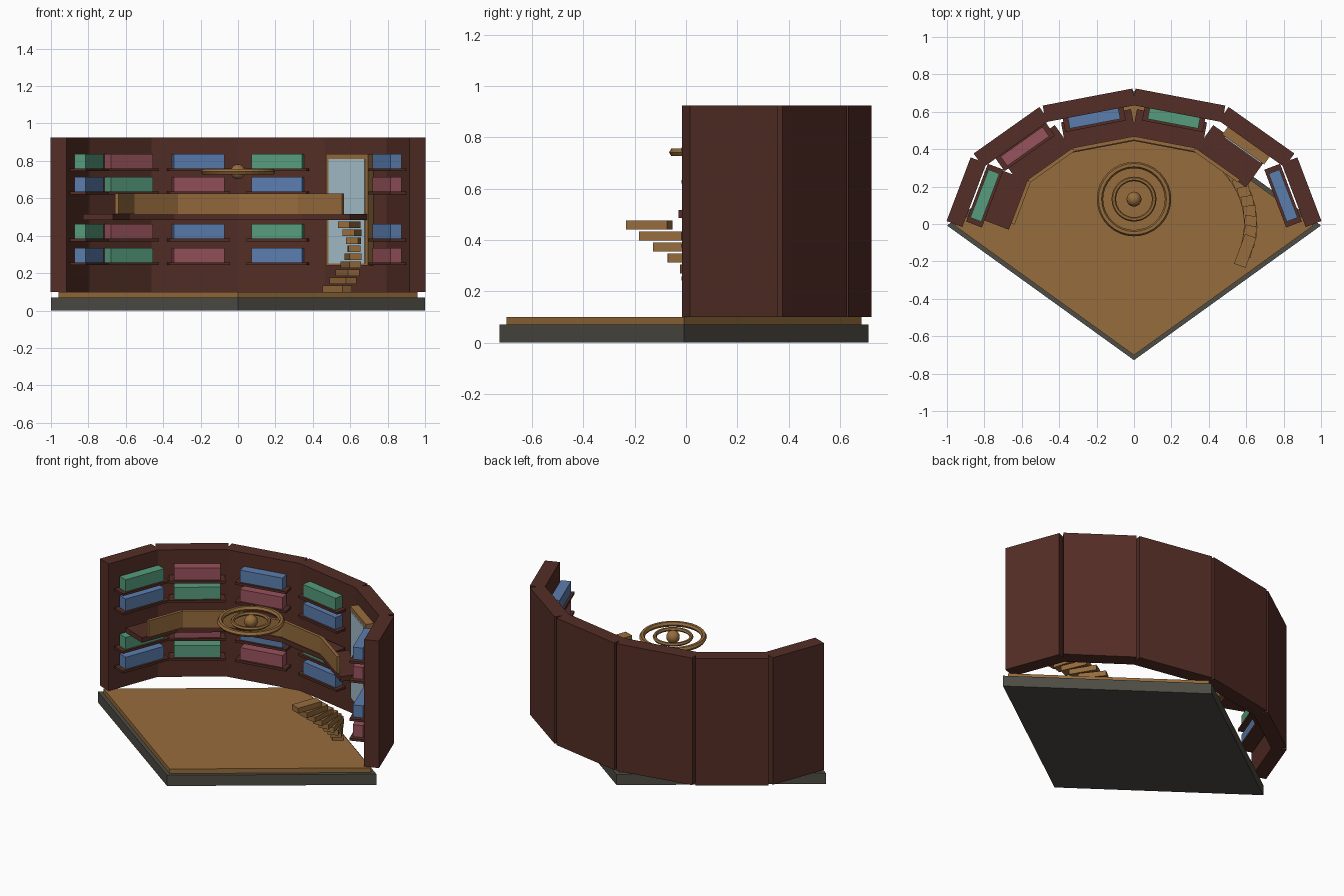
import bpy
from math import cos, sin, radians, atan2, hypot, pi

if "Cube" in bpy.data.objects:
    bpy.data.objects.remove(bpy.data.objects["Cube"])


def material(name, rgb):
    m = bpy.data.materials.new(name)
    m.diffuse_color = (*rgb, 1)
    m.use_nodes = True
    m.node_tree.nodes["Principled BSDF"].inputs["Base Color"].default_value = m.diffuse_color
    return m


DARK = material("dark wood", (0.088, 0.027, 0.019))
WOOD = material("light wood", (0.305, 0.150, 0.046))
STONE = material("grey stone", (0.075, 0.072, 0.058))
GLASS = material("pale glass", (0.39, 0.53, 0.62))
RED = material("red books", (0.31, 0.085, 0.108))
BLUE = material("blue books", (0.105, 0.205, 0.42))
GREEN = material("green books", (0.095, 0.33, 0.205))
BOOKS = [BLUE, GREEN, RED]


def finish(name, mat):
    o = bpy.context.object
    o.name = name
    o.data.materials.append(mat)
    return o


def box(name, loc, size, angle, mat):
    bpy.ops.mesh.primitive_cube_add(size=1, location=loc, rotation=(0, 0, angle))
    bpy.context.object.scale = size
    return finish(name, mat)


def diamond(name, rx, ry, z0, z1, mat):
    bpy.ops.mesh.primitive_cylinder_add(vertices=4, radius=1, depth=1,
                                        location=(0, -0.008, (z0 + z1) / 2))
    bpy.context.object.scale = (rx, ry, z1 - z0)
    return finish(name, mat)


RX, RY = 0.96, 0.68


def panel(i, f=1.0):
    """Midpoint, length and angle of the i-th chord of the half ellipse (left to right)."""
    a, b = radians(180 - 30 * i), radians(150 - 30 * i)
    ax, ay, bx, by = RX * f * cos(a), RY * f * sin(a), RX * f * cos(b), RY * f * sin(b)
    return (ax + bx) / 2, (ay + by) / 2, hypot(bx - ax, by - ay), atan2(by - ay, bx - ax)


def chord_box(name, i, f, depth, z0, z1, mat, length=None):
    x, y, chord, ang = panel(i, f)
    return box(name, (x, y, (z0 + z1) / 2), (length or chord, depth, z1 - z0), ang, mat)


# Base and floor
diamond("stone_base", 1.0, 0.72, 0, 0.07, STONE)
diamond("wood_floor", 0.96, 0.693, 0.07, 0.1, WOOD)

# Curved wall of six flat panels, with shelves and book blocks
for i in range(6):
    chord_box(f"wall_panel_{i}", i, 1.0, 0.09, 0.1, 0.925, DARK)
    if i == 4:
        continue
    for row, z in enumerate((0.242, 0.37, 0.62, 0.745)):
        x, y, _, ang = panel(i)
        x, y = x * 0.89, y * 0.893
        box(f"shelf_{i}_{row}", (x, y, z + 0.0075), (0.33, 0.09, 0.015), ang, DARK)
        box(f"books_{i}_{row}", (x, y, z + 0.054), (0.275, 0.0625, 0.078), ang,
            BOOKS[(i + row % 2) % 3])

# Tall window on the fifth panel
x, y, _, ang = panel(4)
x, y = x * 0.917, y * 0.91
box("window_frame", (x, y, 0.538), (0.275, 0.06, 0.595), ang, WOOD)
box("window_glass", (x + sin(ang) * 0.032, y - cos(ang) * 0.032, 0.53),
    (0.235, 0.009, 0.56), ang, GLASS)

# Balcony walkway and its solid rail
for i in range(5):
    chord_box(f"balcony_{i}", i, 0.78, 0.17, 0.485, 0.517, DARK)
    chord_box(f"balcony_rail_{i}", i, 0.675, 0.02, 0.517, 0.625, WOOD)

# Curved staircase of overlapping treads
for i in range(9):
    a = radians(38 - 58 * i / 8)
    box(f"stair_{i}", (0.20 + 0.42 * cos(a), 0.42 * sin(a), 0.116 + 0.0428 * i),
        (0.065, 0.17, 0.034), a, WOOD)

# Hanging light: two rings and a globe
for name, big, small in (("outer_ring", 0.182, 0.017), ("inner_ring", 0.108, 0.012)):
    bpy.ops.mesh.primitive_torus_add(major_radius=big, minor_radius=small,
                                     major_segments=32, minor_segments=6,
                                     location=(0, 0.133, 0.742))
    finish(name, WOOD)
bpy.ops.mesh.primitive_uv_sphere_add(segments=16, ring_count=10, radius=0.04,
                                     location=(0, 0.133, 0.742))
finish("globe", WOOD)
bpy.ops.object.shade_smooth_by_angle()
